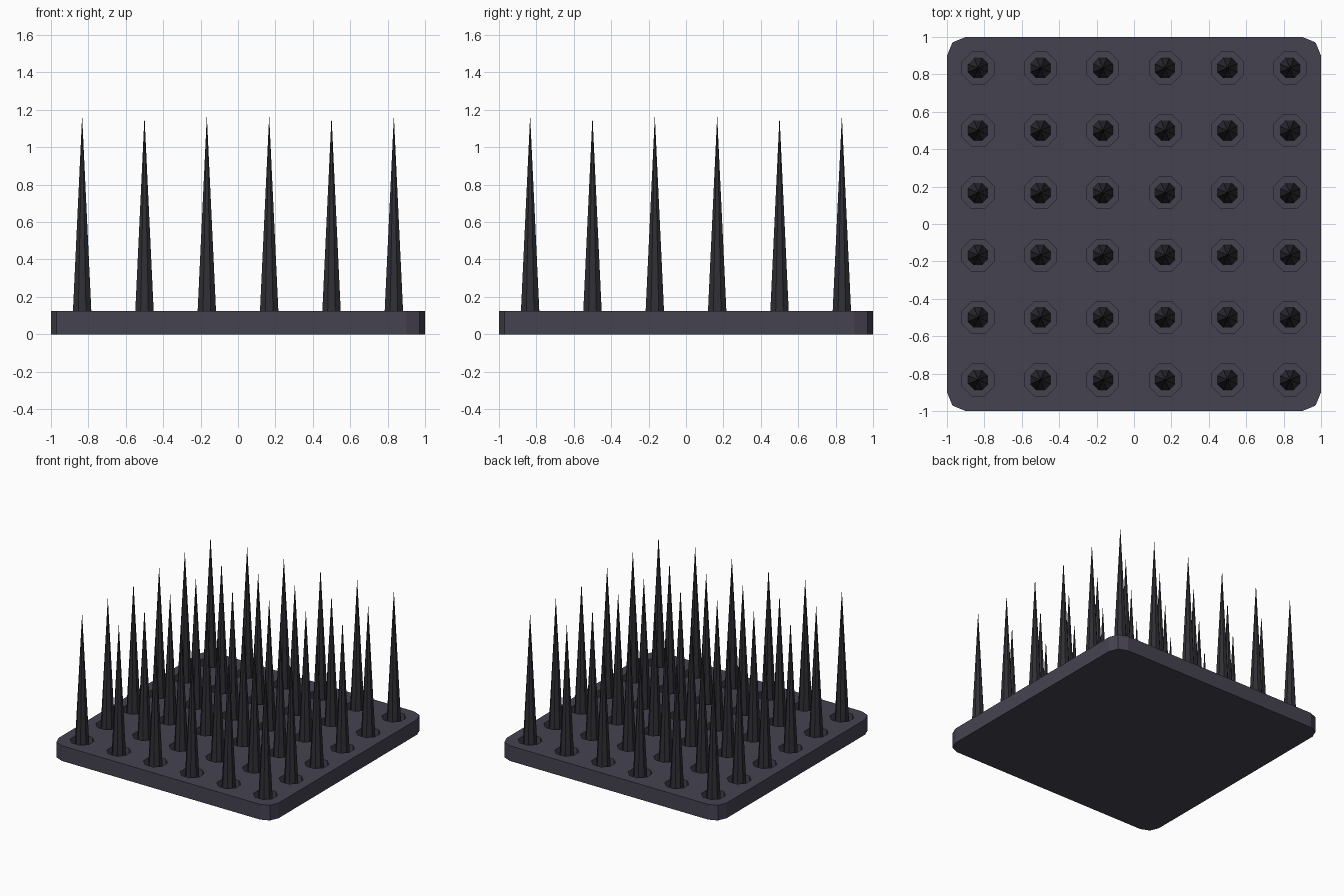
import bpy, bmesh, math

if "Cube" in bpy.data.objects:
    bpy.data.objects.remove(bpy.data.objects["Cube"])

T = 0.125          # plate thickness
FLOOR = 0.03       # socket floor height
N, PITCH = 6, 1 / 3
CENTRES = [((i - 2.5) * PITCH, (j - 2.5) * PITCH) for i in range(N) for j in range(N)]

mat = bpy.data.materials.new("dark_metal")
mat.diffuse_color = (0.06, 0.055, 0.08, 1)
mat.use_nodes = True
mat.node_tree.nodes["Principled BSDF"].inputs["Base Color"].default_value = mat.diffuse_color
spike_mat = bpy.data.materials.new("spike_metal")
spike_mat.diffuse_color = (0.03, 0.028, 0.035, 1)
spike_mat.use_nodes = True
spike_mat.node_tree.nodes["Principled BSDF"].inputs["Base Color"].default_value = spike_mat.diffuse_color


def finish(bm, name, material):
    bmesh.ops.recalc_face_normals(bm, faces=bm.faces)
    me = bpy.data.meshes.new(name)
    bm.to_mesh(me)
    bm.free()
    me.materials.append(material)
    ob = bpy.data.objects.new(name, me)
    bpy.context.collection.objects.link(ob)
    return ob


def ring(bm, x, y, r, z, turn=math.pi / 8):
    return [bm.verts.new((x + r * math.cos(turn + k * math.pi / 4),
                          y + r * math.sin(turn + k * math.pi / 4), z)) for k in range(8)]


def loft(bm, low, high):
    for k in range(len(low)):
        m = (k + 1) % len(low)
        bm.faces.new((low[k], low[m], high[m], high[k]))


# base plate with rounded corners
bm = bmesh.new()
R = 0.1
outline = []
for q, (sx, sy) in enumerate([(1, 1), (-1, 1), (-1, -1), (1, -1)]):
    for s in range(3):
        a = (q + s / 2) * math.pi / 2
        outline.append((sx * (1 - R) + R * math.cos(a), sy * (1 - R) + R * math.sin(a)))
low = [bm.verts.new((x, y, 0)) for x, y in outline]
high = [bm.verts.new((x, y, T)) for x, y in outline]
loft(bm, low, high)
bm.faces.new(low)
bm.faces.new(high)
plate = finish(bm, "base_plate", mat)

# octagonal sockets cut into the plate
bm = bmesh.new()
for x, y in CENTRES:
    a, b = ring(bm, x, y, 0.092, FLOOR), ring(bm, x, y, 0.092, T + 0.1)
    loft(bm, a, b)
    bm.faces.new(a)
    bm.faces.new(b)
cutter = finish(bm, "socket_cutter", mat)
cutter.hide_render = True
cutter.hide_set(True)
mod = plate.modifiers.new("sockets", "BOOLEAN")
mod.operation = 'DIFFERENCE'
mod.solver = 'EXACT'
mod.object = cutter

# tapered eight-sided spikes
bm = bmesh.new()
for x, y in CENTRES:
    base = ring(bm, x, y, 0.058, FLOOR)
    tip = bm.verts.new((x, y, 1.17))
    bm.faces.new(base)
    for k in range(8):
        bm.faces.new((base[k], base[(k + 1) % 8], tip))
finish(bm, "spikes", spike_mat)
